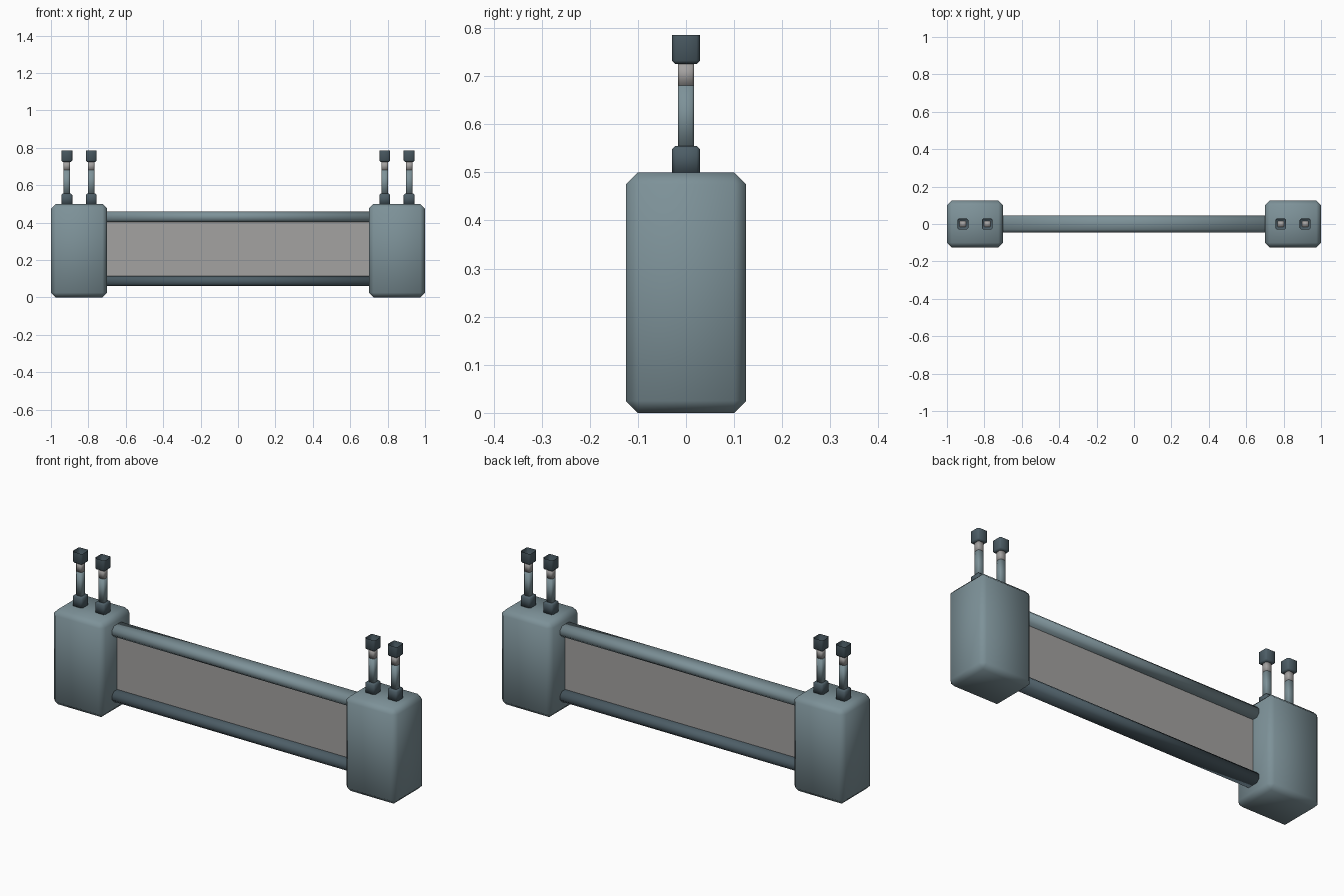
import bpy, bmesh
from mathutils import Vector

if "Cube" in bpy.data.objects:
    bpy.data.objects.remove(bpy.data.objects["Cube"])


def material(name, rgb):
    m = bpy.data.materials.new(name)
    m.diffuse_color = (*rgb, 1)
    m.use_nodes = True
    m.node_tree.nodes["Principled BSDF"].inputs["Base Color"].default_value = m.diffuse_color
    return m


STEEL = material("blue grey steel", (0.205, 0.285, 0.315))
DARK = material("dark steel", (0.075, 0.112, 0.135))
GREY = material("grey panel", (0.37, 0.36, 0.355))


def box(name, lo, hi, mat, bevel=0.0, pick=lambda e: True, open_top=False):
    """Box between two corners, with chamfers on the picked edges."""
    lo, hi = Vector(lo), Vector(hi)
    bm = bmesh.new()
    bmesh.ops.create_cube(bm, size=1)
    for v in bm.verts:
        v.co = Vector((lo[i] + (v.co[i] + 0.5) * (hi[i] - lo[i]) for i in range(3)))
    if bevel:
        bmesh.ops.bevel(bm, geom=[e for e in bm.edges if pick(e)], offset=bevel,
                        segments=1, affect='EDGES')
    if open_top:
        top = [f for f in bm.faces if f.normal.z > 0.9]
        bmesh.ops.delete(bm, geom=top, context='FACES_ONLY')
    bmesh.ops.recalc_face_normals(bm, faces=bm.faces)
    for f in bm.faces:
        f.smooth = bool(bevel)
    me = bpy.data.meshes.new(name)
    bm.to_mesh(me)
    bm.free()
    me.materials.append(mat)
    ob = bpy.data.objects.new(name, me)
    bpy.context.collection.objects.link(ob)
    return ob


def along(axis):
    return lambda e: abs((e.verts[1].co - e.verts[0].co).normalized()[axis]) > 0.9


def not_at(z):
    return lambda e: not all(abs(v.co.z - z) < 1e-4 for v in e.verts)


# Rails and thin panel between the posts
box("top_rail", (-0.71, -0.045, 0.402), (0.71, 0.045, 0.458), STEEL, 0.016, along(0))
box("bottom_rail", (-0.71, -0.045, 0.06), (0.71, 0.045, 0.115), DARK, 0.016, along(0))
box("panel", (-0.71, -0.003, 0.1), (0.71, 0.003, 0.42), GREY)

for side, s in (("left", -1), ("right", 1)):
    # End post
    box(side + "_post", (s * 0.85 - 0.15, -0.125, 0), (s * 0.85 + 0.15, 0.125, 0.5), STEEL, 0.025)
    for i, dx in enumerate((-0.065, 0.065)):
        x = s * 0.85 + dx
        n = f"{side}_prong_{i + 1}_"
        # Prong: socket, shaft, pale band and open cup
        box(n + "socket", (x - 0.029, -0.029, 0.495), (x + 0.029, 0.029, 0.555), DARK, 0.007, not_at(0.495))
        box(n + "shaft", (x - 0.017, -0.017, 0.55), (x + 0.017, 0.017, 0.68), STEEL, 0.005, along(2))
        box(n + "band", (x - 0.017, -0.017, 0.68), (x + 0.017, 0.017, 0.727), GREY, 0.005, along(2))
        box(n + "cup", (x - 0.029, -0.029, 0.725), (x + 0.029, 0.029, 0.785), DARK, 0.007,
            not_at(0.785), open_top=True)
